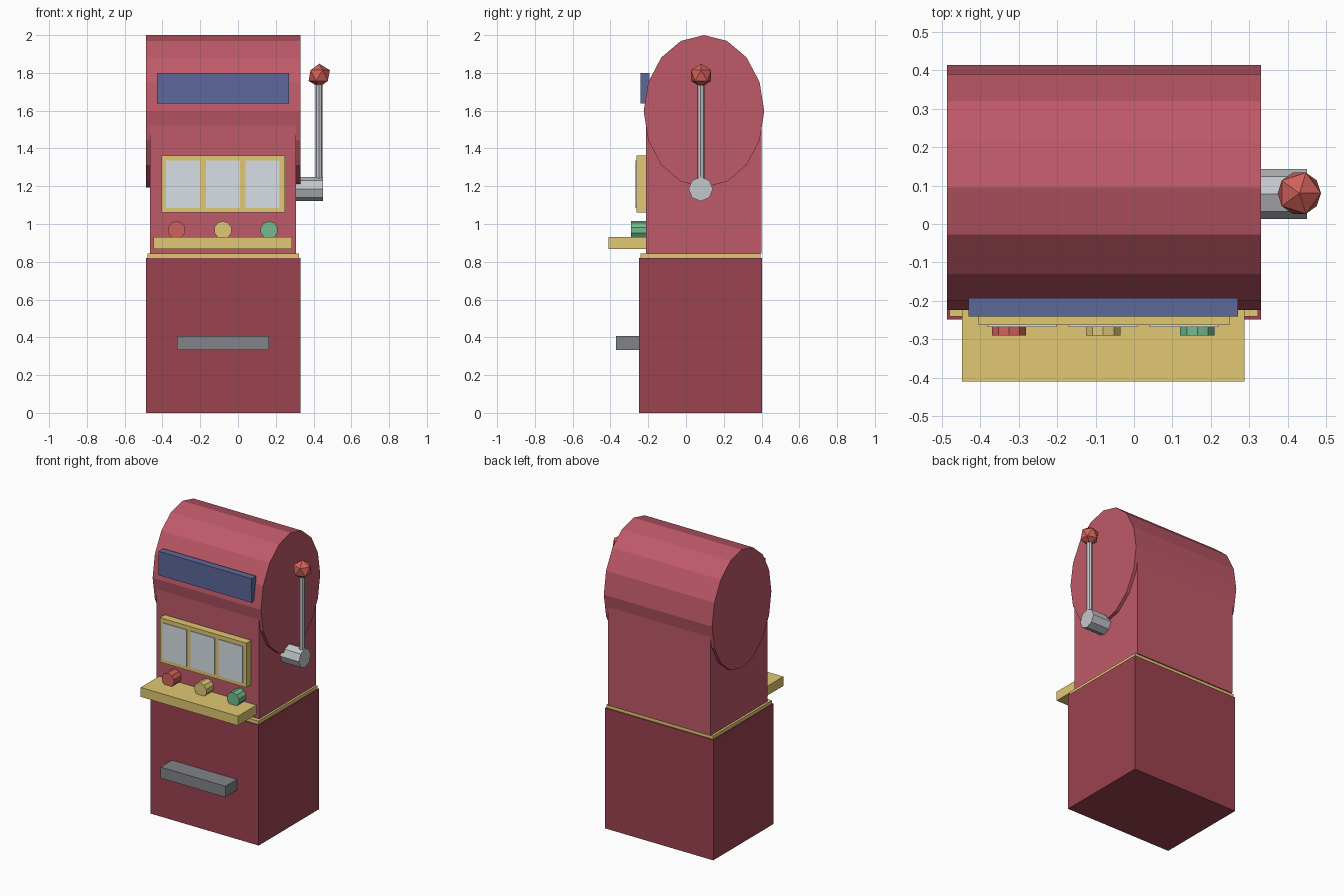
import bpy
from math import pi
from mathutils import Matrix

if "Cube" in bpy.data.objects:
    bpy.data.objects.remove(bpy.data.objects["Cube"])


def material(name, rgb):
    m = bpy.data.materials.new(name)
    m.diffuse_color = (*rgb, 1)
    m.use_nodes = True
    m.node_tree.nodes["Principled BSDF"].inputs["Base Color"].default_value = m.diffuse_color
    return m


RED = material("red", (0.52, 0.10, 0.14))
DARK_RED = material("dark_red", (0.33, 0.055, 0.08))
GOLD = material("gold", (0.75, 0.58, 0.17))
BLUE = material("blue", (0.11, 0.14, 0.32))
WHITE = material("white", (0.68, 0.74, 0.78))
STEEL = material("steel", (0.55, 0.57, 0.60))
GREY = material("grey", (0.22, 0.23, 0.25))
BRIGHT_RED = material("bright_red", (0.65, 0.12, 0.10))
GREEN = material("green", (0.17, 0.50, 0.26))


def finish(name, mat):
    o = bpy.context.object
    o.name = name
    o.data.materials.append(mat)
    return o


def box(name, x, y, z, mat):
    """Box from (min, max) ranges."""
    bpy.ops.mesh.primitive_cube_add(size=1)
    o = finish(name, mat)
    spans = (x, y, z)
    o.data.transform(Matrix.Diagonal([b - a for a, b in spans] + [1]))
    o.location = [(a + b) / 2 for a, b in spans]
    return o


def cylinder(name, centre, radius, length, sides, axis, mat, radius_z=None):
    """Prism along an axis, with a corner pointing up when it lies flat."""
    bpy.ops.mesh.primitive_cylinder_add(vertices=sides, radius=1, depth=length)
    o = finish(name, mat)
    turn = {"x": Matrix.Rotation(pi / 2, 4, "Z") @ Matrix.Rotation(pi / 2, 4, "X"),
            "y": Matrix.Rotation(pi / 2, 4, "X"),
            "z": Matrix.Identity(4)}[axis]
    o.data.transform(turn @ Matrix.Diagonal((radius, radius_z or radius, 1, 1)))
    o.location = centre
    return o


# Cabinet
box("lower_cabinet", (-0.487, 0.33), (-0.248, 0.402), (0, 0.82), DARK_RED)
box("waist_trim", (-0.48, 0.322), (-0.241, 0.394), (0.82, 0.843), GOLD)
box("upper_cabinet", (-0.465, 0.308), (-0.212, 0.401), (0.843, 1.55), RED)
cylinder("rounded_top", (-0.0785, 0.095, 1.597), 0.319, 0.817, 16, "x", RED, 0.403)

# Front panels
box("sign_panel", (-0.43, 0.271), (-0.241, -0.192), (1.637, 1.80), BLUE)
box("reel_frame", (-0.405, 0.248), (-0.263, -0.205), (1.06, 1.363), GOLD)
for i in range(3):
    x = -0.381 + i * 0.2105
    box(f"reel_window_{i + 1}", (x, x + 0.18), (-0.268, -0.25), (1.086, 1.335), WHITE)

# Button shelf and buttons
box("button_shelf", (-0.447, 0.287), (-0.41, -0.205), (0.868, 0.932), GOLD)
for i, mat in enumerate((BRIGHT_RED, GOLD, GREEN)):
    cylinder(f"button_{i + 1}", (-0.325 + i * 0.245, -0.2475, 0.968),
             0.047, 0.085, 10, "y", mat)

# Coin tray
box("coin_tray", (-0.324, 0.165), (-0.371, -0.24), (0.332, 0.407), GREY)

# Lever on the right side
cylinder("lever_hub", (0.375, 0.078, 1.185), 0.0645, 0.15, 8, "x", STEEL)
cylinder("lever_rod", (0.428, 0.078, 1.475), 0.019, 0.58, 8, "z", STEEL)
bpy.ops.mesh.primitive_ico_sphere_add(subdivisions=1, radius=0.063,
                                      location=(0.43, 0.08, 1.786))
finish("lever_knob", BRIGHT_RED)
